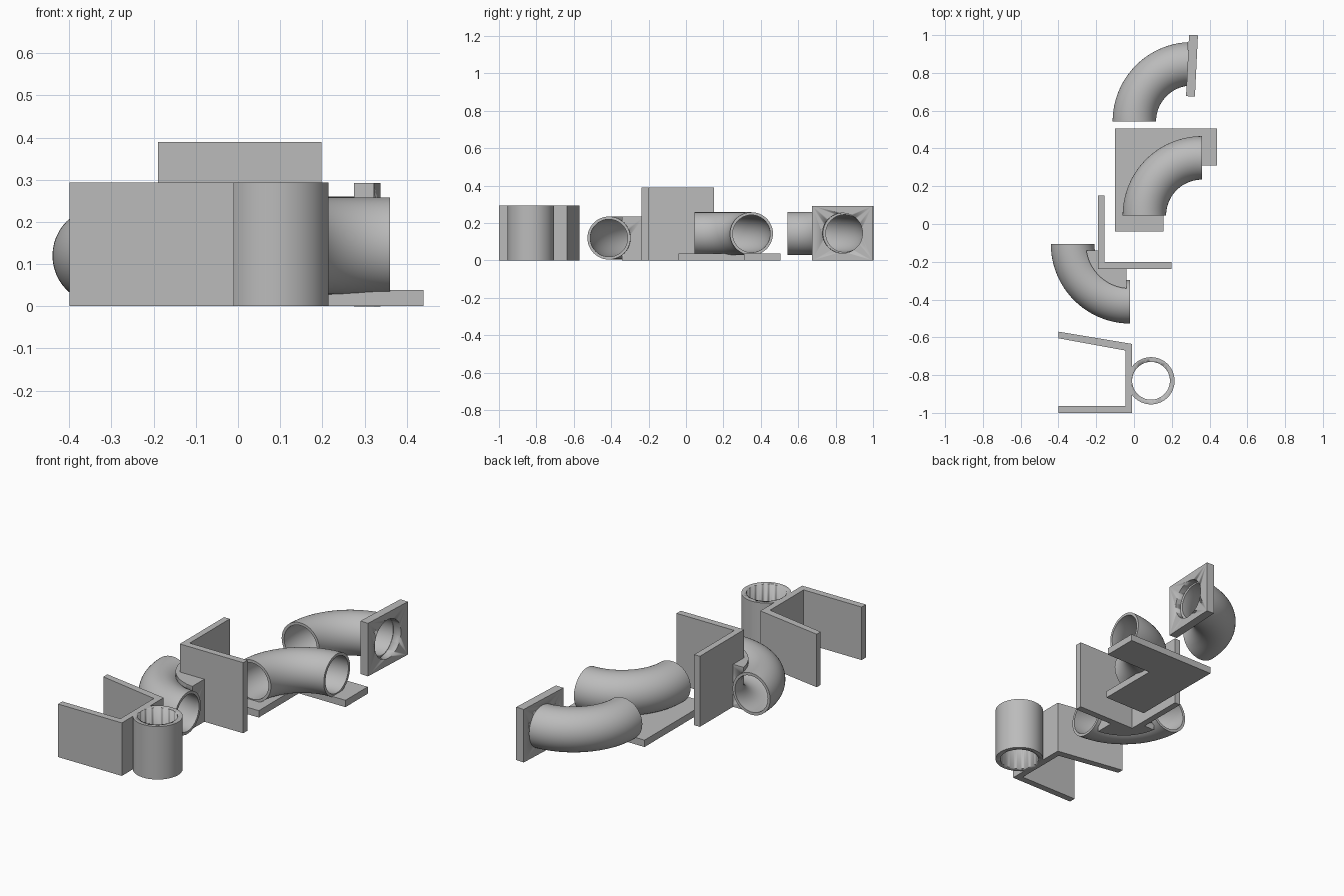
import bpy, bmesh
from math import sin, cos, pi, radians
from mathutils import Matrix

if "Cube" in bpy.data.objects:
    bpy.data.objects.remove(bpy.data.objects["Cube"], do_unlink=True)

GREY = (0.5, 0.5, 0.5, 1)
grey = bpy.data.materials.new("plain grey")
grey.use_nodes = True
grey.diffuse_color = GREY
grey.node_tree.nodes["Principled BSDF"].inputs["Base Color"].default_value = GREY

OUTER, INNER, BEND = 0.115, 0.1, 0.305


def finish(name, bm):
    bmesh.ops.recalc_face_normals(bm, faces=bm.faces)
    mesh = bpy.data.meshes.new(name)
    bm.to_mesh(mesh)
    bm.free()
    mesh.materials.append(grey)
    ob = bpy.data.objects.new(name, mesh)
    bpy.context.collection.objects.link(ob)
    bpy.ops.object.select_all(action='DESELECT')
    bpy.context.view_layer.objects.active = ob
    ob.select_set(True)
    bpy.ops.object.shade_smooth_by_angle(angle=radians(35))
    return ob


def slab(name, outline, z0, z1):
    """Flat outline extruded upwards."""
    bm = bmesh.new()
    face = bm.faces.new([bm.verts.new((x, y, z0)) for x, y in outline])
    top = bmesh.ops.extrude_face_region(bm, geom=[face])["geom"]
    bmesh.ops.translate(bm, vec=(0, 0, z1 - z0),
                        verts=[v for v in top if isinstance(v, bmesh.types.BMVert)])
    return finish(name, bm)


def elbow(name, centre, start, sweep, wall=True, radius=OUTER, steps=40, sides=48):
    """Pipe swept round a vertical axis through the bend centre."""
    bm = bmesh.new()

    def skin(r):
        rings = []
        for i in range(steps + 1):
            a = radians(start + sweep * i / steps)
            ring = []
            for j in range(sides):
                t = 2 * pi * j / sides
                d = BEND + r * cos(t)
                ring.append(bm.verts.new((centre[0] + d * cos(a),
                                          centre[1] + d * sin(a),
                                          centre[2] + r * sin(t))))
            rings.append(ring)
        for a, b in zip(rings, rings[1:]):
            for j in range(sides):
                k = (j + 1) % sides
                bm.faces.new((a[j], a[k], b[k], b[j]))
        return rings[0], rings[-1]

    outside = skin(radius)
    if wall:
        for a, b in zip(outside, skin(INNER)):
            for j in range(sides):
                k = (j + 1) % sides
                bm.faces.new((a[j], a[k], b[k], b[j]))
    else:
        for ring in outside:
            bm.faces.new(ring)
    return finish(name, bm)


def cut(ob, cutter):
    """Subtract the cutter, then discard it."""
    cutter.hide_render = True
    mod = ob.modifiers.new("cut", 'BOOLEAN')
    mod.operation, mod.solver, mod.object = 'DIFFERENCE', 'EXACT', cutter
    bpy.ops.object.select_all(action='DESELECT')
    bpy.context.view_layer.objects.active = ob
    ob.select_set(True)
    bpy.ops.object.modifier_apply(modifier=mod.name)
    bpy.data.objects.remove(cutter, do_unlink=True)


def cylinder(name, r, depth, matrix):
    bm = bmesh.new()
    bmesh.ops.create_cone(bm, cap_ends=True, segments=64, radius1=r, radius2=r,
                          depth=depth, matrix=matrix)
    return finish(name, bm)


# Clip bracket with one splayed arm, and its ring socket
slab("clip_bracket", [(-0.4, -1), (-0.01, -1), (-0.01, -0.635), (-0.4, -0.57),
                      (-0.4, -0.605), (-0.045, -0.67), (-0.045, -0.963),
                      (-0.4, -0.963)], 0, 0.293)
place = Matrix.Translation((0.09, -0.83, 0.1465))
ring = cylinder("ring_socket", 0.125, 0.293, place)
cut(ring, cylinder("ring_bore", INNER, 0.5, place))

# Corner bracket with a pipe elbow joined by a saddle block
slab("corner_bracket", [(-0.19, -0.237), (0.198, -0.237), (0.198, -0.2),
                        (-0.155, -0.2), (-0.155, 0.15), (-0.19, 0.15)], 0, 0.39)
bend = (-0.02, -0.107, 0.12)
elbow("corner_elbow", bend, 180, 90)
arc = [radians(188 + 77 * i / 16) for i in range(17)]
saddle = slab("saddle_block",
              [(bend[0] + 0.235 * cos(a), bend[1] + 0.235 * sin(a)) for a in arc]
              + [(-0.04, -0.22), (-0.17, -0.22), (-0.17, -0.14)], 0, 0.235)
cut(saddle, elbow("saddle_cutter", bend, 178, 94, wall=False, radius=0.108))

# Pipe elbow on an L-shaped base plate
slab("base_plate", [(-0.1, -0.04), (0.155, -0.04), (0.155, 0.31), (0.44, 0.31),
                    (0.44, 0.505), (-0.1, 0.505)], 0, 0.038)
elbow("base_elbow", (0.36, 0.045, 0.143), 90, 90)

# Pipe elbow ending in a square, slightly turned flange
elbow("flange_elbow", (0.307, 0.543, 0.145), 93, 87)
turn = Matrix.Translation((0.307, 0.838, 0.146)) @ Matrix.Rotation(radians(-2.8), 4, 'Z')
bm = bmesh.new()
bmesh.ops.create_cube(bm, size=1, matrix=turn @ Matrix.Diagonal((0.047, 0.325, 0.293, 1)))
flange = finish("square_flange", bm)
cut(flange, cylinder("flange_bore", 0.107, 0.3, turn @ Matrix.Rotation(pi / 2, 4, 'Y')))
